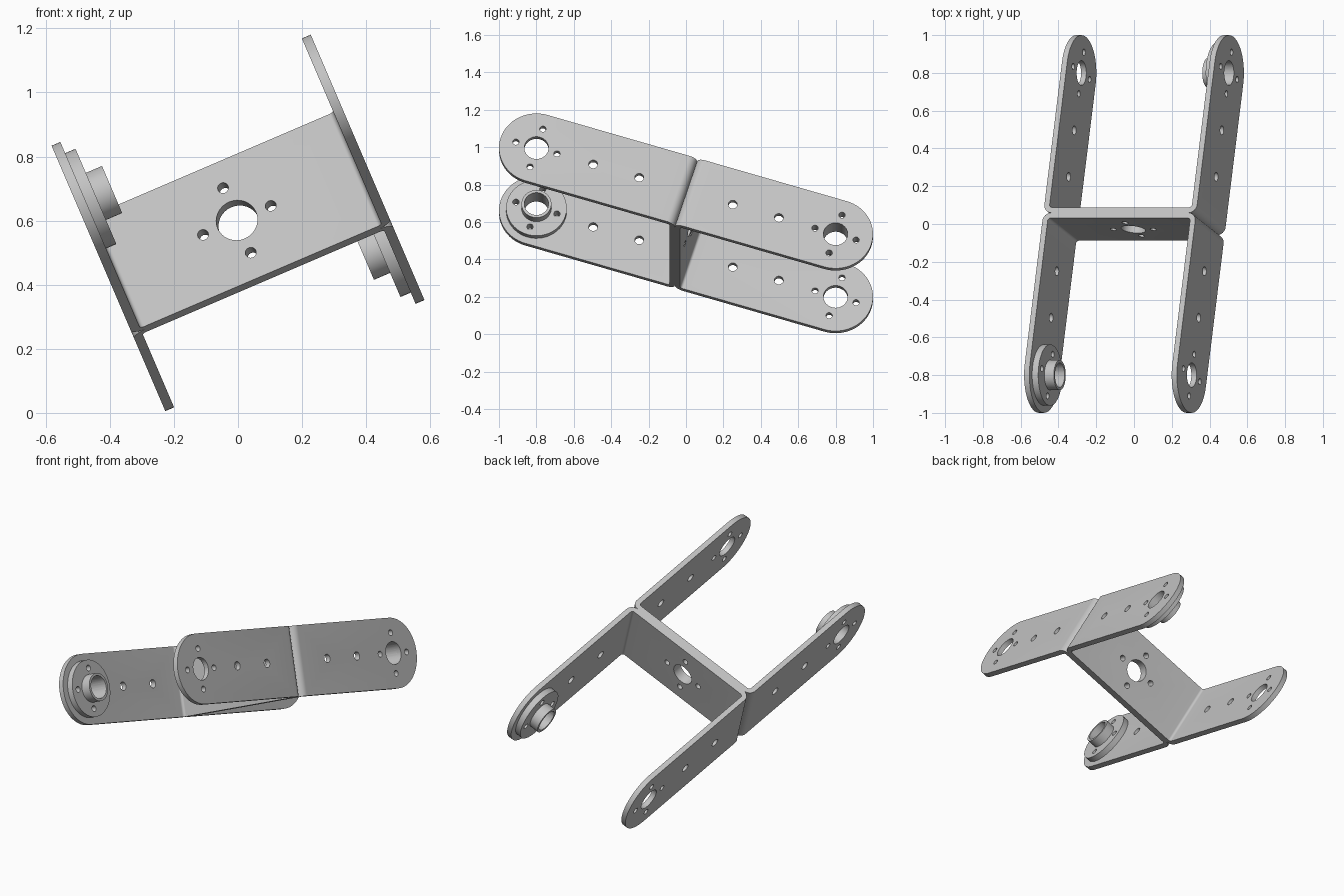
import bpy, bmesh
from math import sin, cos, pi, radians
from mathutils import Matrix, Vector

cube = bpy.data.objects.get("Cube")
if cube:
    bpy.data.objects.remove(cube, do_unlink=True)

HALF, SHEET = 0.44, 0.03        # half span over the arms, sheet thickness
BEND_OUT, BEND_IN = 0.045, 0.015
PIVOT, END_R = 0.838, 0.2       # end hole distance from web, arm end radius
BORE, BOLT, BOLT_CIRCLE, RIVET = 0.065, 0.017, 0.115, 0.024

steel = bpy.data.materials.new("light_grey_metal")
steel.use_nodes = True
grey = (0.55, 0.55, 0.55, 1)
steel.diffuse_color = grey
steel.node_tree.nodes["Principled BSDF"].inputs["Base Color"].default_value = grey


def new_object(name, bm):
    bmesh.ops.recalc_face_normals(bm, faces=bm.faces)
    mesh = bpy.data.meshes.new(name)
    bm.to_mesh(mesh)
    bm.free()
    mesh.materials.append(steel)
    obj = bpy.data.objects.new(name, mesh)
    bpy.context.collection.objects.link(obj)
    return obj


def prism(name, points, direction):
    bm = bmesh.new()
    face = bm.faces.new([bm.verts.new(p) for p in points])
    out = bmesh.ops.extrude_face_region(bm, geom=[face])
    moved = [g for g in out["geom"] if isinstance(g, bmesh.types.BMVert)]
    bmesh.ops.translate(bm, verts=moved, vec=direction)
    return new_object(name, bm)


def arc(cx, cy, r, start, end, steps):
    angles = [radians(start + (end - start) * i / steps) for i in range(steps + 1)]
    return [(cx + r * cos(t), cy + r * sin(t)) for t in angles]


def boolean(obj, cutter, operation):
    mod = obj.modifiers.new("cut", "BOOLEAN")
    mod.operation, mod.solver, mod.object = operation, "EXACT", cutter
    bpy.context.view_layer.objects.active = obj
    bpy.ops.object.modifier_apply(modifier=mod.name)


def make_bracket(name):
    # bent U sheet
    c = HALF - BEND_OUT
    half = arc(c, BEND_OUT, BEND_OUT, -90, 0, 8)
    half += [(HALF, 1.2), (HALF - SHEET, 1.2)]
    half += arc(c, BEND_OUT, BEND_IN, 0, -90, 8)
    outline = half + [(-x, y) for x, y in reversed(half)]
    bracket = prism(name, [(x, y, -0.3) for x, y in outline], (0, 0, 0.6))
    # rounded arm ends
    side = arc(PIVOT, 0, END_R, -90, 90, 32) + [(-0.1, END_R), (-0.1, -END_R)]
    shape = prism("side_shape", [(-0.6, y, z) for y, z in side], (1.2, 0, 0))
    boolean(bracket, shape, "INTERSECT")
    bpy.data.objects.remove(shape, do_unlink=True)
    return bracket


def make_drills():
    bm = bmesh.new()

    def drill(r, depth, pos, turn):
        bmesh.ops.create_cone(bm, cap_ends=True, segments=32, radius1=r, radius2=r,
                              depth=depth, matrix=Matrix.Translation(pos) @ turn)

    across = Matrix.Rotation(pi / 2, 4, "Y")
    along = Matrix.Rotation(pi / 2, 4, "X")
    # bores with bolt circles, in the arms and the web
    drill(BORE, 1.2, (0, PIVOT, 0), across)
    drill(BORE, 0.2, (0, 0, 0), along)
    for k in range(4):
        u, v = BOLT_CIRCLE * cos(k * pi / 2), BOLT_CIRCLE * sin(k * pi / 2)
        drill(BOLT, 1.2, (0, PIVOT + u, v), across)
        drill(BOLT, 0.2, (u, 0, v), along)
    # rivet holes
    for y in (0.262, 0.52):
        drill(RIVET, 1.2, (0, y, 0), across)
    return new_object("drills", bm)


def make_bushing(name):
    # stepped flange turned around the pivot
    seat = HALF - SHEET
    rim, boss = seat - 0.035, seat - 0.09
    profile = [(seat, 0), (seat, 0.162), (rim, 0.162), (rim, 0.08), (boss, 0.08), (boss, 0)]
    bm = bmesh.new()
    verts = [bm.verts.new((x, PIVOT + r, 0)) for x, r in profile]
    edges = [bm.edges.new(pair) for pair in zip(verts, verts[1:])]
    bmesh.ops.spin(bm, geom=verts + edges, cent=(0, PIVOT, 0), axis=(1, 0, 0),
                   angle=2 * pi, steps=48)
    bmesh.ops.remove_doubles(bm, verts=bm.verts, dist=0.0001)
    return new_object(name, bm)


# two brackets back to back, tilted together
tilt = (Matrix.Translation((0, 0, 0.593)) @ Matrix.Rotation(radians(-23.2), 4, "Y")
        @ Matrix.Rotation(radians(-17.4), 4, "X"))
drills = make_drills()
for label, turn in (("back", 0), ("front", pi)):
    for part in (make_bracket(label + "_bracket"), make_bushing(label + "_bushing")):
        boolean(part, drills, "DIFFERENCE")
        part.matrix_world = tilt @ Matrix.Rotation(turn, 4, "Z")
        bpy.ops.object.select_all(action="DESELECT")
        part.select_set(True)
        bpy.context.view_layer.objects.active = part
        bpy.ops.object.shade_smooth_by_angle(angle=radians(30))
bpy.data.objects.remove(drills, do_unlink=True)
